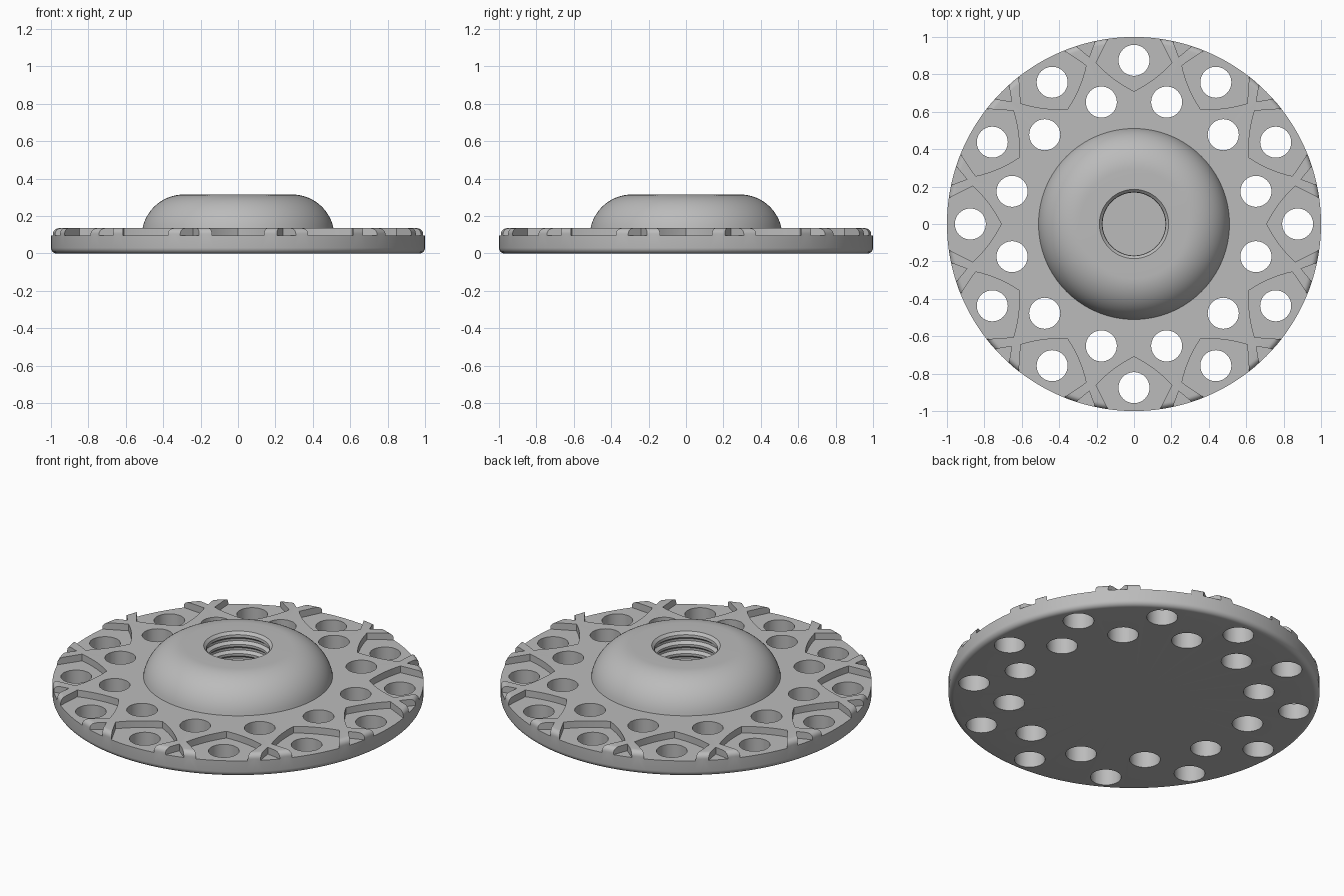
import bpy, bmesh, math
from math import sin, cos, radians, pi

if "Cube" in bpy.data.objects:
    bpy.data.objects.remove(bpy.data.objects["Cube"], do_unlink=True)

grey = bpy.data.materials.new("plain_grey")
grey.use_nodes = True
colour = (0.5, 0.5, 0.5, 1)
grey.diffuse_color = colour
grey.node_tree.nodes["Principled BSDF"].inputs["Base Color"].default_value = colour

PLATE_TOP, POCKET_FLOOR, FILLET = 0.135, 0.095, 0.03


def make_object(name, bm):
    bmesh.ops.recalc_face_normals(bm, faces=bm.faces)
    mesh = bpy.data.meshes.new(name)
    bm.to_mesh(mesh)
    bm.free()
    mesh.materials.append(grey)
    ob = bpy.data.objects.new(name, mesh)
    bpy.context.collection.objects.link(ob)
    return ob


def arc(cx, cz, r, start, end, steps):
    angles = [radians(start + (end - start) * i / steps) for i in range(steps + 1)]
    return [(cx + r * cos(a), cz + r * sin(a)) for a in angles]


def lathe(name, profile, steps=144):
    bm = bmesh.new()
    verts = [bm.verts.new((r, 0, z)) for r, z in profile]
    edges = [bm.edges.new(pair) for pair in zip(verts, verts[1:])]
    bmesh.ops.spin(bm, geom=verts + edges, cent=(0, 0, 0), axis=(0, 0, 1),
                   angle=2 * pi, steps=steps, use_duplicate=False)
    bmesh.ops.remove_doubles(bm, verts=bm.verts, dist=1e-5)
    return make_object(name, bm)


def add_prism(bm, outline, bottom, top):
    low = [bm.verts.new((x, y, bottom)) for x, y in outline]
    high = [bm.verts.new((x, y, top)) for x, y in outline]
    bm.faces.new(low[::-1])
    bm.faces.new(high)
    for i in range(len(low)):
        j = (i + 1) % len(low)
        bm.faces.new((low[i], low[j], high[j], high[i]))


def turned(points, degrees):
    c, s = cos(radians(degrees)), sin(radians(degrees))
    return [(x * c - y * s, x * s + y * c) for x, y in points]


def polar(r, degrees):
    return r * cos(radians(degrees)), r * sin(radians(degrees))


def mirrored(half):
    """Close an outline across the x axis, sharing points that lie on it."""
    return half + [(x, -y) for x, y in reversed(half) if abs(y) > 1e-6]


# Plate, domed hub and threaded bore in one turned profile
profile = [(0, 0)]
profile += arc(1 - FILLET, FILLET, FILLET, -90, 0, 6)
profile += arc(1 - FILLET, PLATE_TOP - FILLET, FILLET, 0, 90, 6)
profile += arc(0.29, 0.09, 0.225, 11.5, 90, 16)
profile += [(0.185, 0.315), (0.17, 0.30)]
for turn in range(3):
    z = 0.285 - turn * 0.055
    profile += [(0.168, z), (0.185, z - 0.014), (0.185, z - 0.027), (0.168, z - 0.041)]
profile += [(0.168, 0.10), (0, 0.10)]
body = lathe("backing_plate_with_hub", profile)

# Curved kite pocket around each outer hole, open at the rim
tip, side, rim = (0.71, 0), polar(0.885, 13.2), polar(1, 8)
bow = 0.012
half = []
for i in range(9):
    t = i / 8
    lift = 4 * bow * t * (1 - t)
    half.append((tip[0] + (side[0] - tip[0]) * t - 0.8 * lift,
                 tip[1] + (side[1] - tip[1]) * t + 0.6 * lift))
half.append((rim[0] * 2 - side[0], rim[1] * 2 - side[1]))
kite = mirrored(half)

# Small wedge pocket at the rim between crossing ribs
wedge = mirrored([(0.925, 0), (1.1, 0.125)])

pocket_bm, hole_bm = bmesh.new(), bmesh.new()
circle = [polar(0.083, i * 360 / 40) for i in range(40)]
for k in range(12):
    add_prism(pocket_bm, turned(kite, k * 30), POCKET_FLOOR, 0.3)
    for radius, angle in ((0.875, k * 30), (0.675, k * 30 + 15)):
        cx, cy = polar(radius, angle)
        add_prism(hole_bm, [(x + cx, y + cy) for x, y in circle], -0.1, 0.25)
wedge_bm = bmesh.new()
for k in range(12):
    add_prism(wedge_bm, turned(wedge, k * 30 + 15), POCKET_FLOOR, 0.3)

for name, bm in (("pocket_cutter", pocket_bm), ("wedge_cutter", wedge_bm),
                 ("hole_cutter", hole_bm)):
    cutter = make_object(name, bm)
    cut = body.modifiers.new(name, "BOOLEAN")
    cut.operation, cut.solver, cut.object = "DIFFERENCE", "EXACT", cutter
    bpy.context.view_layer.objects.active = body
    bpy.ops.object.modifier_apply(modifier=cut.name)
    bpy.data.objects.remove(cutter, do_unlink=True)

bpy.ops.object.select_all(action="DESELECT")
body.select_set(True)
bpy.context.view_layer.objects.active = body
bpy.ops.object.shade_smooth_by_angle(angle=radians(30))
